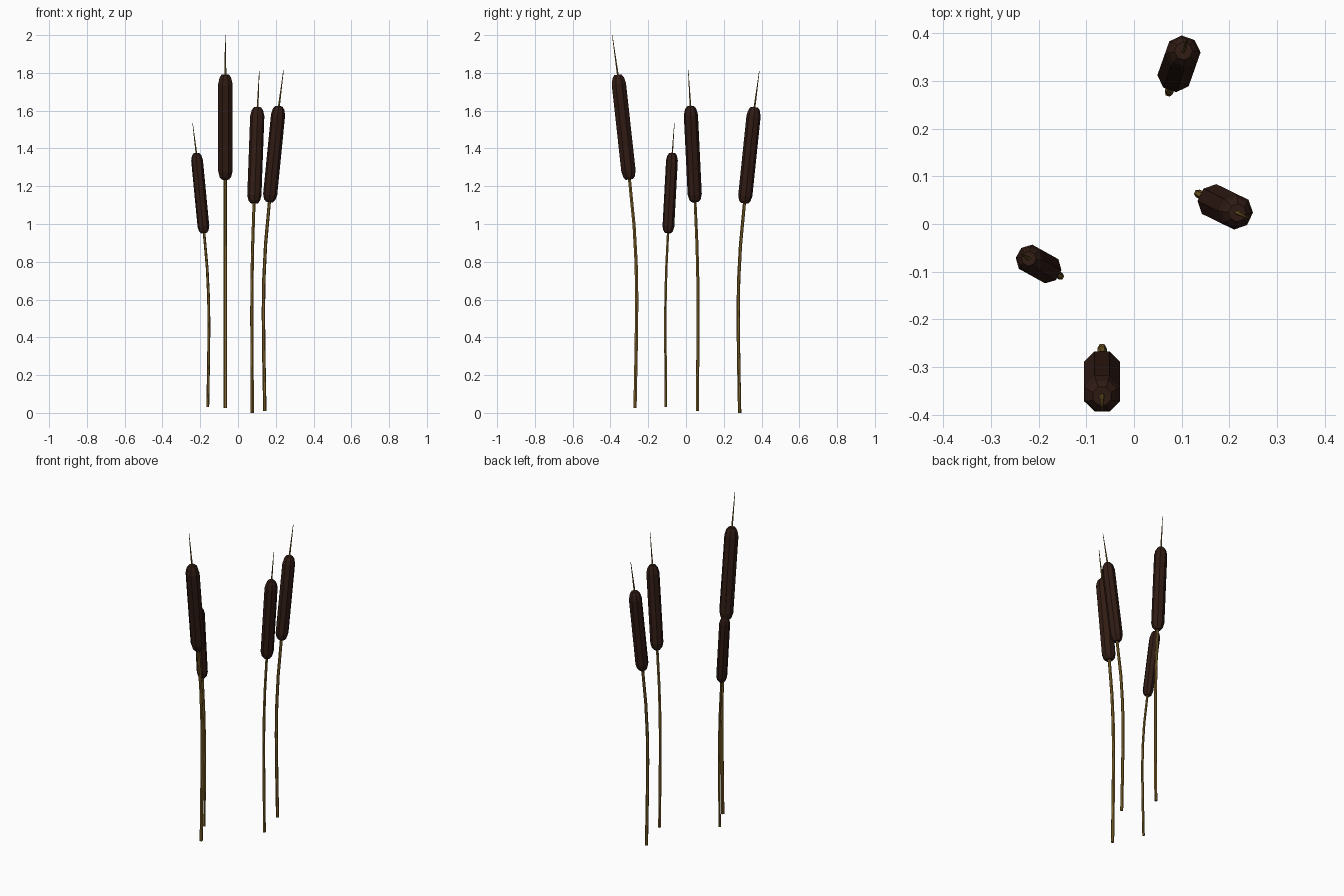
import bpy, bmesh
from math import cos, sin, pi, radians
from mathutils import Vector, Matrix

if "Cube" in bpy.data.objects:
    bpy.data.objects.remove(bpy.data.objects["Cube"])


def material(name, color):
    m = bpy.data.materials.new(name)
    m.diffuse_color = (*color, 1)
    m.use_nodes = True
    m.node_tree.nodes["Principled BSDF"].inputs["Base Color"].default_value = m.diffuse_color
    return m


stem_mat = material("reed_stem", (0.22, 0.13, 0.025))
head_mat = material("seed_head", (0.030, 0.011, 0.007))


# Skin rings (point, radius) into a closed tube; rings face along the path
def tube(name, rings, sides, mat, matrix):
    bm = bmesh.new()
    loops = []
    for i, (p, r) in enumerate(rings):
        a = rings[max(i - 1, 0)][0]
        b = rings[min(i + 1, len(rings) - 1)][0]
        t = (b - a).normalized()
        v = Vector((0, 1, 0))
        u = v.cross(t)
        loops.append([bm.verts.new(p + r * (u * cos(k) + v * sin(k)))
                      for k in [2 * pi * (j + 0.5) / sides for j in range(sides)]])
    for lo, hi in zip(loops, loops[1:]):
        for j in range(sides):
            k = (j + 1) % sides
            bm.faces.new((lo[j], lo[k], hi[k], hi[j]))
    bm.faces.new(loops[0][::-1])
    bm.faces.new(loops[-1])
    bmesh.ops.recalc_face_normals(bm, faces=bm.faces)
    me = bpy.data.meshes.new(name)
    bm.to_mesh(me)
    bm.free()
    me.materials.append(mat)
    ob = bpy.data.objects.new(name, me)
    ob.matrix_world = matrix
    bpy.context.collection.objects.link(ob)


# Unit-height reed leaning toward +x: (lean, height, radius)
STEM = [(0, 0, .0050), (-.003, .15, .0050), (-.0048, .29, .0050), (-.003, .39, .0049),
        (.0025, .49, .0048), (.015, .615, .0046), (.046, .893, .0028), (.061, 1, .0007)]
# Seed head profile: (position along head, share of full radius)
HEAD = [(0, .5), (.025, .8), (.08, 1), (.36, 1), (.64, 1), (.91, 1), (.97, .8), (1, .5)]
HEAD_LOW, HEAD_TOP, HEAD_R = Vector((.015, 0, .613)), Vector((.046, 0, .894)), .0208

# Four reeds: base x, y, z, height, lean direction in degrees
REEDS = [(-.067, -.270, .025, 1.975, -90),
         (-.160, -.106, .030, 1.505, 151),
         (.076, .284, 0, 1.81, 70.6),
         (.142, .060, .010, 1.805, -26)]

for n, (x, y, z, h, ang) in enumerate(REEDS, 1):
    mx = Matrix.Translation((x, y, z)) @ Matrix.Rotation(radians(ang), 4, 'Z') @ Matrix.Scale(h, 4)
    tube(f"stem_{n}", [(Vector((d, 0, zz)), r) for d, zz, r in STEM], 6, stem_mat, mx)
    tube(f"seed_head_{n}", [(HEAD_LOW.lerp(HEAD_TOP, t), HEAD_R * s) for t, s in HEAD],
         8, head_mat, mx)
